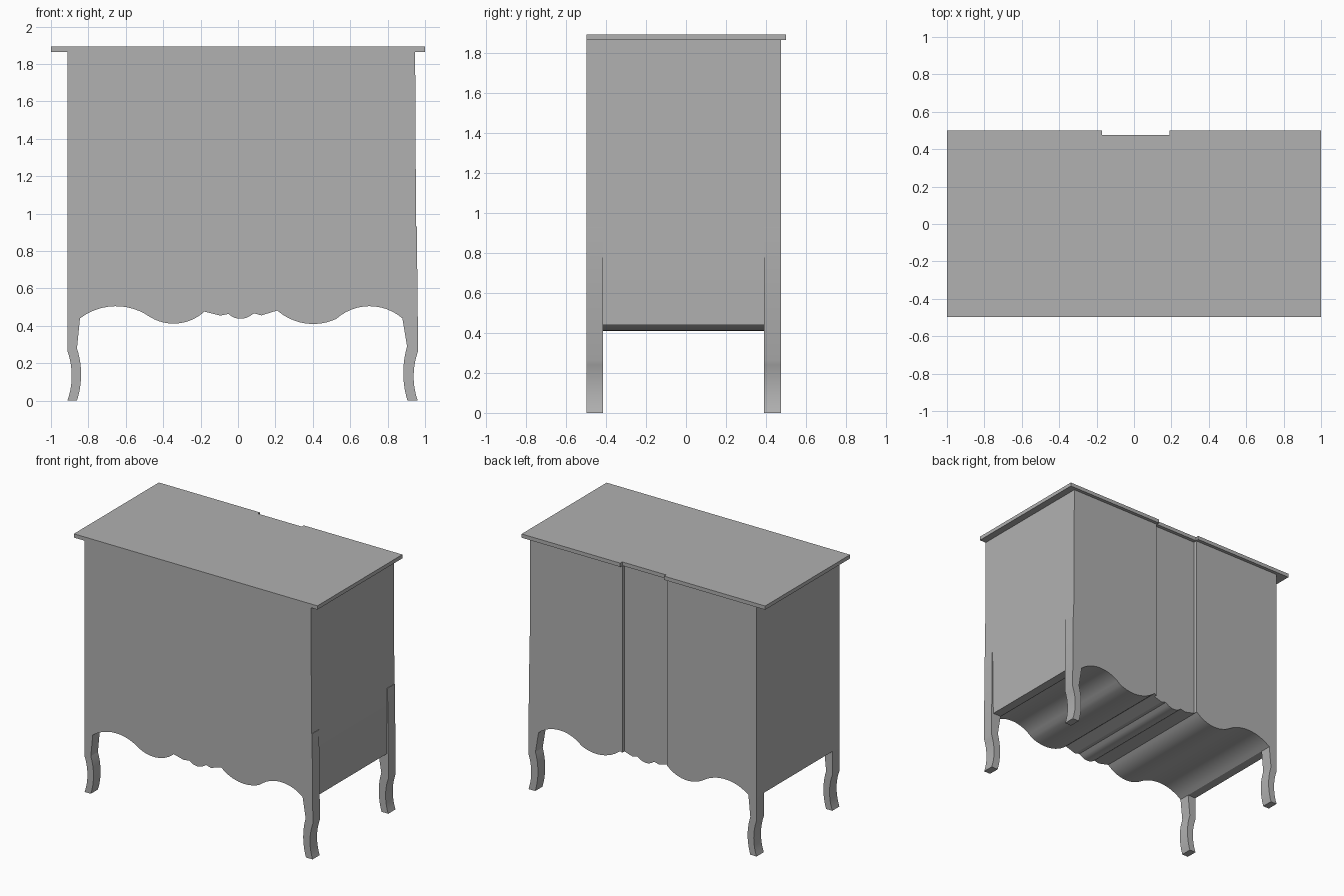
import bpy, bmesh, math

old = bpy.data.objects.get("Cube")
if old:
    bpy.data.objects.remove(old)

GREY = (0.44, 0.44, 0.44, 1)
paint = bpy.data.materials.new("plain grey")
paint.use_nodes = True
paint.diffuse_color = GREY
paint.node_tree.nodes["Principled BSDF"].inputs["Base Color"].default_value = GREY


def prism(name, outline, low, high, axis="y"):
    """Extrude a closed 2D outline along y (outline in xz) or z (outline in xy)."""
    bm = bmesh.new()
    place = (lambda p: (p[0], low, p[1])) if axis == "y" else (lambda p: (p[0], p[1], low))
    face = bm.faces.new([bm.verts.new(place(p)) for p in outline])
    grown = bmesh.ops.extrude_face_region(bm, geom=[face])["geom"]
    d = high - low
    bmesh.ops.translate(bm, vec=(0, d, 0) if axis == "y" else (0, 0, d),
                        verts=[v for v in grown if isinstance(v, bmesh.types.BMVert)])
    bmesh.ops.recalc_face_normals(bm, faces=bm.faces)
    mesh = bpy.data.meshes.new(name)
    bm.to_mesh(mesh)
    bm.free()
    mesh.materials.append(paint)
    obj = bpy.data.objects.new(name, mesh)
    bpy.context.collection.objects.link(obj)
    return obj


def arc(a, m, b, steps=12):
    """Circular arc from a through m to b, leaving out b."""
    (ax, ay), (mx, my), (bx, by) = a, m, b
    d = 2 * (ax * (my - by) + mx * (by - ay) + bx * (ay - my))
    qa, qm, qb = (x * x + y * y for x, y in (a, m, b))
    cx = (qa * (my - by) + qm * (by - ay) + qb * (ay - my)) / d
    cy = (qa * (bx - mx) + qm * (ax - bx) + qb * (mx - ax)) / d
    r = math.hypot(ax - cx, ay - cy)
    t0 = math.atan2(ay - cy, ax - cx)
    sweep = math.remainder(math.atan2(by - cy, bx - cx) - t0, math.tau)
    return [(cx + r * math.cos(t0 + sweep * i / steps),
             cy + r * math.sin(t0 + sweep * i / steps)) for i in range(steps)]


def smooth(obj):
    bpy.ops.object.select_all(action="DESELECT")
    obj.select_set(True)
    bpy.context.view_layer.objects.active = obj
    bpy.ops.object.shade_smooth_by_angle(angle=math.radians(20))


# Cabinet body with a scalloped underside
apron = (arc((-.845, .44), (-.655, .505), (-.47, .447))
         + arc((-.47, .447), (-.35, .412), (-.18, .476))
         + [(-.18, .476), (-.095, .455), (-.05, .464)]
         + arc((-.045, .458), (.015, .438), (.075, .46), 8)
         + [(.085, .467), (.125, .456), (.21, .482)]
         + arc((.21, .482), (.40, .41), (.525, .437))
         + arc((.525, .437), (.695, .505), (.879, .44)))
apron = [p for i, p in enumerate(apron) if i == 0 or p != apron[i - 1]]
body = prism("cabinet_body", [(-.912, .44)] + apron
             + [(.879, .44), (.946, .44), (.952, .93), (.947, 1.866), (-.912, 1.866)],
             -.497, .475)

# Shallow recess down the middle of the back
cutter = prism("recess_cutter", [(-.175, .2), (.19, .2), (.19, 2), (-.175, 2)], .45, .6)
cutter.hide_render = True
cut = body.modifiers.new("back_recess", "BOOLEAN")
cut.operation, cut.solver, cut.object = "DIFFERENCE", "EXACT", cutter
bpy.context.view_layer.objects.active = body
bpy.ops.object.modifier_apply(modifier=cut.name)
bpy.data.objects.remove(cutter)
smooth(body)

# Top board, notched at the back
prism("top_board", [(-1, -.497), (1, -.497), (1, .5), (.19, .5), (.19, .476),
                    (-.17, .476), (-.17, .5), (-1, .5)], 1.865, 1.893, "z")

# Curved legs; the ones on the +x side run up the cabinet as thin stiles
left_leg = (arc((-.912, .265), (-.889, .13), (-.912, 0), 10) + [(-.912, 0)]
            + arc((-.861, 0), (-.839, .13), (-.861, .28), 10)
            + [(-.861, .28), (-.845, .44), (-.912, .44)])
right_leg = (arc((.963, .265), (.939, .13), (.961, 0), 10) + [(.961, 0)]
             + arc((.906, 0), (.884, .13), (.904, .29), 10)
             + [(.904, .29), (.879, .44), (.946, .44), (.952, .93), (.956, .93)])
for end, low, high in (("front", -.497, -.414), ("back", .39, .475)):
    smooth(prism(end + "_leg_a", left_leg, low, high))
    smooth(prism(end + "_leg_b", right_leg, low, high))
